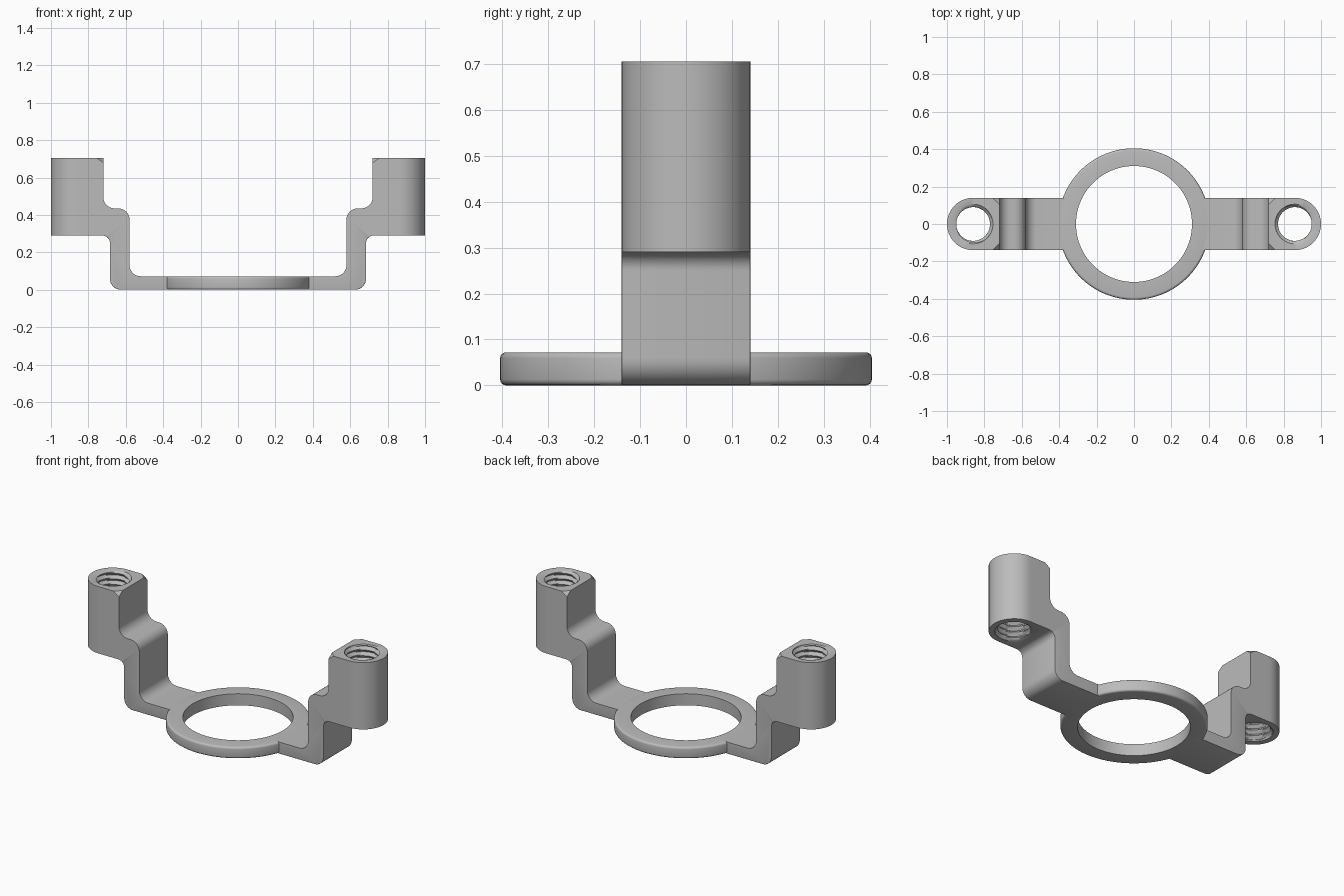
import bpy, bmesh, math
from mathutils import Vector

if "Cube" in bpy.data.objects:
    bpy.data.objects.remove(bpy.data.objects["Cube"], do_unlink=True)

metal = bpy.data.materials.new("grey_metal")
metal.use_nodes = True
grey = (0.5, 0.5, 0.5, 1)
metal.diffuse_color = grey
metal.node_tree.nodes["Principled BSDF"].inputs["Base Color"].default_value = grey

HALF = 0.14            # half width of arms and bosses
PLATE = 0.072          # ring thickness
BOTTOM, TOP = 0.29, 0.705
CENTRE = 0.86          # boss axis


def finish(bm, name):
    bmesh.ops.recalc_face_normals(bm, faces=bm.faces)
    mesh = bpy.data.meshes.new(name)
    bm.to_mesh(mesh)
    bm.free()
    mesh.materials.append(metal)
    obj = bpy.data.objects.new(name, mesh)
    bpy.context.collection.objects.link(obj)
    bpy.ops.object.select_all(action='DESELECT')
    obj.select_set(True)
    bpy.context.view_layer.objects.active = obj
    bpy.ops.object.shade_smooth_by_angle(angle=math.radians(32))
    return obj


def loft(rings):
    """Join closed rings into a closed tube."""
    bm = bmesh.new()
    loops = [[bm.verts.new(p) for p in ring] for ring in rings]
    for i, a in enumerate(loops):
        b = loops[(i + 1) % len(loops)]
        for j in range(len(a)):
            k = (j + 1) % len(a)
            bm.faces.new((a[j], a[k], b[k], b[j]))
    return bm


def rounded(corners, steps=8):
    """Round each (x, z, radius) right-angle corner of a profile."""
    out = []
    for i, (x, z, r) in enumerate(corners):
        p = Vector((x, z))
        if r == 0:
            out.append(p)
            continue
        before = (Vector(corners[i - 1][:2]) - p).normalized() * r
        after = (Vector(corners[(i + 1) % len(corners)][:2]) - p).normalized() * r
        for s in range(steps + 1):
            t = s / steps * math.pi / 2
            out.append(p + before * (1 - math.sin(t)) + after * (1 - math.cos(t)))
    return out


# Central ring with softened outer rims
def ring_section():
    section = [(0.31, 0), (0.31, PLATE)]
    r = 0.013
    for z, start in ((PLATE - r, 90), (r, 0)):
        for s in range(5):
            a = math.radians(start - s * 22.5)
            section.append((0.405 - r + r * math.cos(a), z + r * math.sin(a)))
    return section


SIDES = 128
turns = [math.tau * i / SIDES for i in range(SIDES)]
finish(loft([[(r * math.cos(a), r * math.sin(a), z) for a in turns]
             for r, z in ring_section()]), "central_ring")


# Stepped arm, extruded from its side profile
def build_arm():
    profile = rounded([
        (0.34, 0, 0), (0.685, 0, 0.06), (0.685, BOTTOM, 0.04), (0.74, BOTTOM, 0),
        (0.74, 0.5, 0), (0.72, 0.5, 0), (0.72, 0.435, 0.06), (0.58, 0.435, 0.06),
        (0.58, PLATE, 0.06), (0.34, PLATE, 0)])
    bm = bmesh.new()
    face = bm.faces.new([bm.verts.new((p.x, -HALF, p.y)) for p in profile])
    moved = bmesh.ops.extrude_face_region(bm, geom=[face])["geom"]
    bmesh.ops.translate(bm, vec=(0, 2 * HALF, 0),
                        verts=[v for v in moved if isinstance(v, bmesh.types.BMVert)])
    # soften the rims of the outer and lower surface
    rims = []
    for e in bm.edges:
        m = (e.verts[0].co + e.verts[1].co) / 2
        if abs(m.y) > 0.1 and m.z < 0.285 and (m.z < 0.005 or m.x > 0.6):
            rims.append(e)
    bmesh.ops.bevel(bm, geom=rims, offset=0.012, segments=3, profile=0.5,
                    affect='EDGES', clamp_overlap=True)
    return finish(bm, "left_arm")


# Boss: half round outside, square inside, with a threaded through hole
def build_boss():
    count, pitch, samples = 64, 0.035, 6
    angles = [math.tau * i / count for i in range(count)]

    def outline(z):
        pts = []
        for a in angles:
            c, s = math.cos(a), math.sin(a)
            k = HALF if c >= 0 else HALF / max(abs(c), abs(s))
            pts.append((CENTRE + k * c, k * s, z))
        return pts

    def bore(z, threaded=True):
        pts = []
        for a in angles:
            phase = (z / pitch - a / math.tau) % 1
            wave = min(1, max(0, 2.6 * abs(phase - 0.5) - 0.15))
            r = 0.106 - 0.016 * wave if threaded else 0.106
            pts.append((CENTRE + r * math.cos(a), r * math.sin(a), z))
        return pts

    rows = round((TOP - BOTTOM) / pitch * samples)
    rings = [outline(BOTTOM), outline(TOP), bore(TOP, False)]
    rings += [bore(TOP + (BOTTOM - TOP) * i / rows) for i in range(1, rows)]
    rings.append(bore(BOTTOM, False))
    bm = loft(rings)
    # clip the two upper inner corners
    for side in (-1, 1):
        normal = Vector((-1, side, 1.4)).normalized()
        point = Vector((CENTRE - HALF + 0.036, side * HALF, TOP))
        cut = bmesh.ops.bisect_plane(bm, geom=bm.verts[:] + bm.edges[:] + bm.faces[:],
                                     plane_co=point, plane_no=normal, clear_outer=True)
        edges = [g for g in cut["geom_cut"] if isinstance(g, bmesh.types.BMEdge)]
        bmesh.ops.holes_fill(bm, edges=edges, sides=0)
    return finish(bm, "left_boss")


# Second side is the first turned half way round
for part in (build_arm(), build_boss()):
    twin = part.copy()
    twin.name = part.name.replace("left", "right")
    twin.rotation_euler.z = math.pi
    bpy.context.collection.objects.link(twin)
